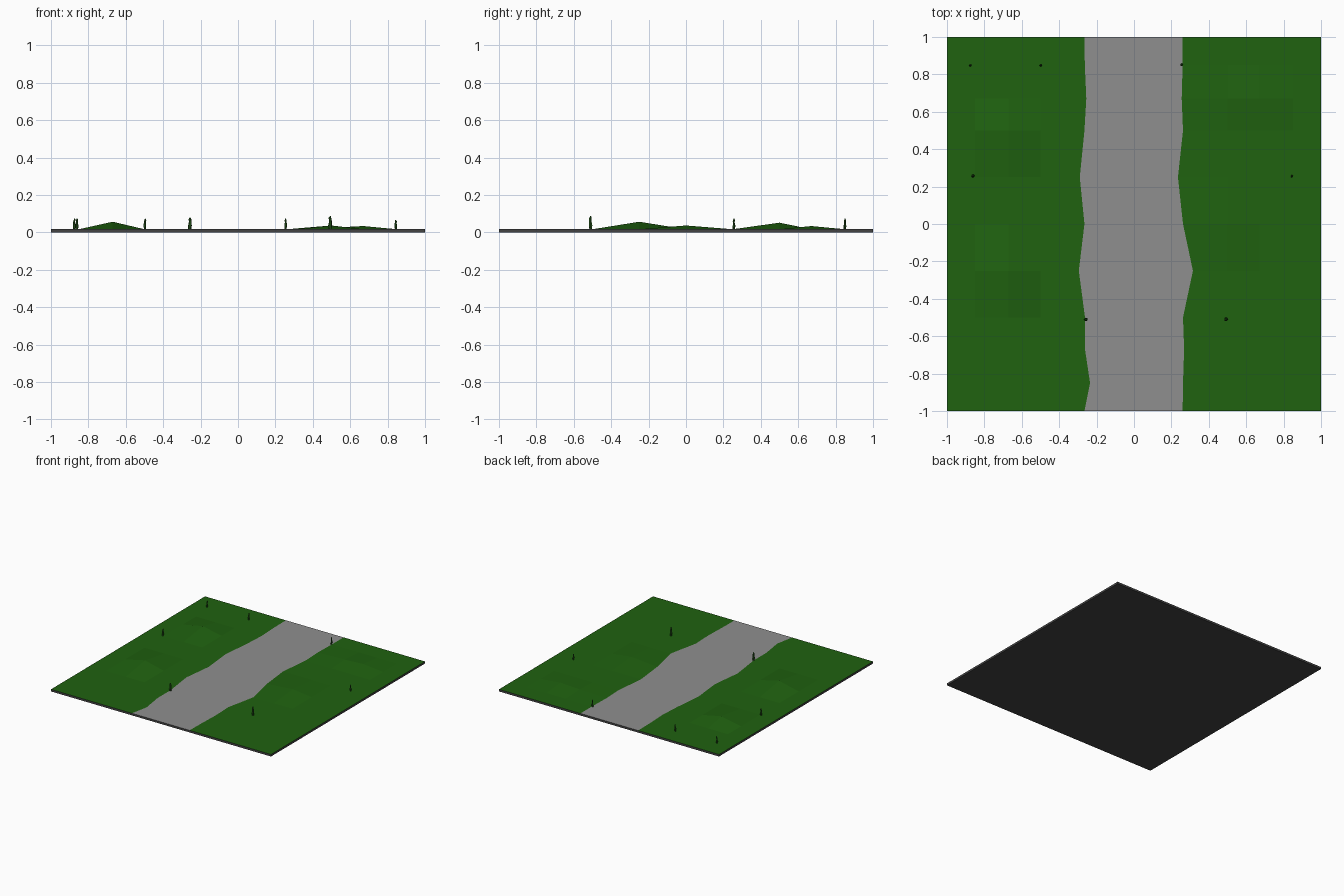
import bpy, bmesh, math, random

if "Cube" in bpy.data.objects:
    bpy.data.objects.remove(bpy.data.objects["Cube"])

random.seed(4)


def material(name, r, g, b):
    m = bpy.data.materials.new(name)
    m.diffuse_color = (r, g, b, 1)
    m.use_nodes = True
    m.node_tree.nodes["Principled BSDF"].inputs["Base Color"].default_value = m.diffuse_color
    return m


def finish(bm, name, mat=None):
    me = bpy.data.meshes.new(name)
    bm.normal_update()
    bm.to_mesh(me)
    bm.free()
    ob = bpy.data.objects.new(name, me)
    bpy.context.collection.objects.link(ob)
    if mat:
        me.materials.append(mat)
    return ob


GRASS = material("grass_green", 0.014, 0.122, 0.005)
LEAF = material("leaf_green", 0.02, 0.1, 0.012)
SLAB = material("slab_dark", 0.056, 0.056, 0.056)
ROAD = material("road_grey", 0.275, 0.275, 0.275)
TOP = 0.017

# shared grid rows and the wavy road edges
ROWS = [-1, -0.85, -0.67, -0.5, -0.25, 0, 0.25, 0.5, 0.67, 0.85, 1]
LEFT = [-.265, -.235, -.262, -.262, -.295, -.265, -.29, -.265, -.255, -.263, -.265]
RIGHT = [.26, .262, .268, .262, .315, .262, .235, .262, .255, .26, .26]
# hill peaks: (x, y) -> height
HILLS = {(-0.67, -0.25): 0.057, (-0.67, 0.5): 0.052, (0.5, 0): 0.037,
         (0.67, 0.67): 0.034, (0.5, 0.67): 0.025}


def sheet(name, columns, mat):
    """Grid surface; columns(i) gives the x positions in row i."""
    bm = bmesh.new()
    grid = [[bm.verts.new((x, y, HILLS.get((x, y), TOP))) for x in columns(i)]
            for i, y in enumerate(ROWS)]
    for a, b in zip(grid, grid[1:]):
        for j in range(len(a) - 1):
            bm.faces.new((a[j], a[j + 1], b[j + 1], b[j]))
    return finish(bm, name, mat)


# ground: two grass sides and the road between
sheet("left_grass", lambda i: [-1, -0.85, -0.67, -0.5, LEFT[i]], GRASS)
sheet("road", lambda i: [LEFT[i], 0, RIGHT[i]], ROAD)
sheet("right_grass", lambda i: [RIGHT[i], 0.5, 0.67, 0.85, 1], GRASS)

# slab below, open at the top where the ground closes it
bm = bmesh.new()
bmesh.ops.create_cube(bm, size=1)
for v in bm.verts:
    v.co = (v.co.x * 2, v.co.y * 2, (v.co.z + 0.5) * TOP)
bm.normal_update()
bmesh.ops.delete(bm, geom=[f for f in bm.faces if f.normal.z > 0.5], context='FACES')
finish(bm, "base_slab", SLAB)


def bush(x, y, top, r):
    """Slim upright plant: tapered lofted rings with a slight lean."""
    bm = bmesh.new()
    n, h = 6, top - TOP
    rings = []
    for t, k in ((0, .8), (.3, 1), (.65, .7), (.85, .75), (1, .25)):
        dx, dy = random.uniform(-.002, .002), random.uniform(-.002, .002)
        rings.append([bm.verts.new((x + dx + r * k * math.cos(2 * math.pi * i / n),
                                    y + dy + r * k * math.sin(2 * math.pi * i / n),
                                    TOP + t * h)) for i in range(n)])
    for a, b in zip(rings, rings[1:]):
        for i in range(n):
            bm.faces.new((a[i], a[(i + 1) % n], b[(i + 1) % n], b[i]))
    bm.faces.new(rings[-1])
    finish(bm, "bush", LEAF)


# scattered upright plants
for x, y, top, r in ((-.875, .85, .075, .007), (-.497, .85, .074, .007),
                     (.254, .85, .074, .007), (-.862, .256, .074, .008),
                     (.844, .256, .067, .007), (-.257, -.51, .08, .01),
                     (.493, -.51, .087, .01)):
    bush(x, y, top, r)
